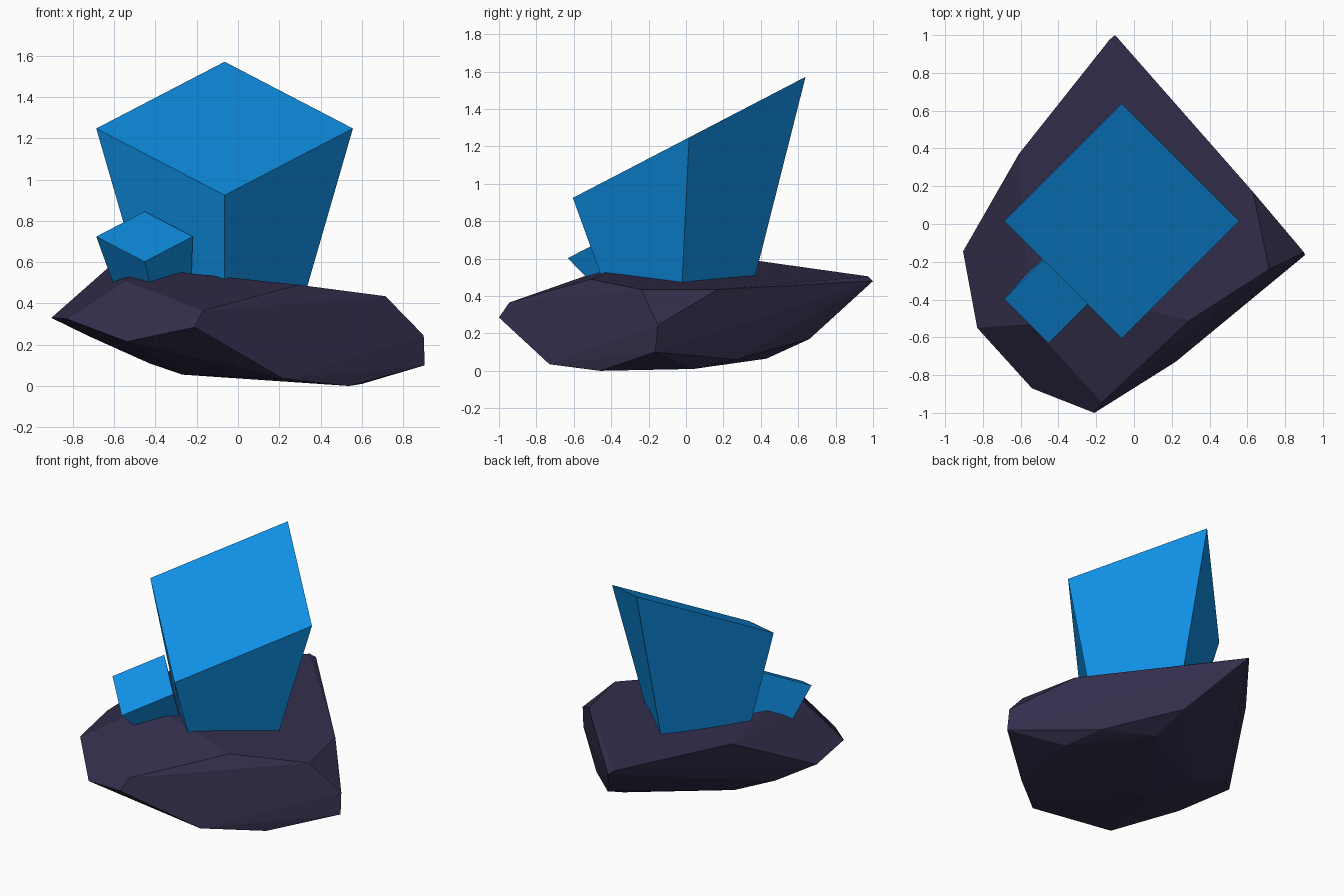
import bpy, bmesh, math

if "Cube" in bpy.data.objects:
    bpy.data.objects.remove(bpy.data.objects["Cube"])


def material(name, rgb):
    m = bpy.data.materials.new(name)
    m.diffuse_color = (*rgb, 1)
    m.use_nodes = True
    m.node_tree.nodes["Principled BSDF"].inputs["Base Color"].default_value = m.diffuse_color
    return m


def finish(bm, name, mat):
    bmesh.ops.recalc_face_normals(bm, faces=bm.faces[:])
    me = bpy.data.meshes.new(name)
    bm.to_mesh(me)
    bm.free()
    me.materials.append(mat)
    ob = bpy.data.objects.new(name, me)
    bpy.context.collection.objects.link(ob)
    return ob


stone = material("dark_stone", (0.033, 0.028, 0.072))
blue = material("crystal_blue", (0.005, 0.283, 0.80))

# Rock: faceted convex lump, wrapped around its corner points
corners = [
    # top facet rim
    (-0.10, 1.00, 0.48), (-0.13, 0.975, 0.505), (-0.61, 0.37, 0.59),
    (-0.46, -0.33, 0.57), (0.295, -0.51, 0.49), (0.715, -0.24, 0.435),
    (0.63, 0.17, 0.435),
    # belt
    (-0.905, -0.145, 0.33), (-0.83, -0.55, 0.325), (-0.55, -0.53, 0.51),
    (-0.54, -0.87, 0.215), (-0.21, -1.00, 0.285), (-0.17, -0.945, 0.365),
    (0.90, -0.15, 0.245), (0.905, -0.165, 0.10),
    # underside
    (0.22, -0.73, 0.035), (0.54, -0.46, 0.0), (0.60, 0.04, 0.01),
    (0.50, 0.27, 0.06), (0.177, 0.43, 0.065), (0.14, 0.66, 0.17),
    (-0.72, 0.045, 0.24), (-0.43, 0.08, 0.11), (-0.27, -0.155, 0.055),
]
bm = bmesh.new()
for c in corners:
    bm.verts.new(c)
hull = bmesh.ops.convex_hull(bm, input=bm.verts[:])
loose = [v for v in bm.verts if not v.link_faces]
bmesh.ops.delete(bm, geom=loose, context='VERTS')
bmesh.ops.dissolve_limit(bm, angle_limit=math.radians(4),
                         verts=bm.verts[:], edges=bm.edges[:])
finish(bm, "rock_base", stone)


# Crystals: four-sided, wider at the slanted top, foot sunk in the rock
def crystal(name, top, top_r, foot, foot_r, slant=0.52):
    bm = bmesh.new()
    rings = []
    for (cx, cy, cz), r, s in ((foot, foot_r, 0), (top, top_r, slant)):
        rings.append([bm.verts.new((cx + r * dx, cy + r * dy, cz + s * r * dy))
                      for dx, dy in ((1, 0), (0, 1), (-1, 0), (0, -1))])
    low, high = rings
    bm.faces.new(low[::-1])
    bm.faces.new(high)
    for i in range(4):
        j = (i + 1) % 4
        bm.faces.new((low[i], low[j], high[j], high[i]))
    finish(bm, name, blue)


crystal("large_crystal", (-0.065, 0.017, 1.248), 0.622, (-0.065, -0.03, 0.30), 0.348)
crystal("small_crystal", (-0.453, -0.398, 0.724), 0.234, (-0.40, -0.265, 0.40), 0.17)
